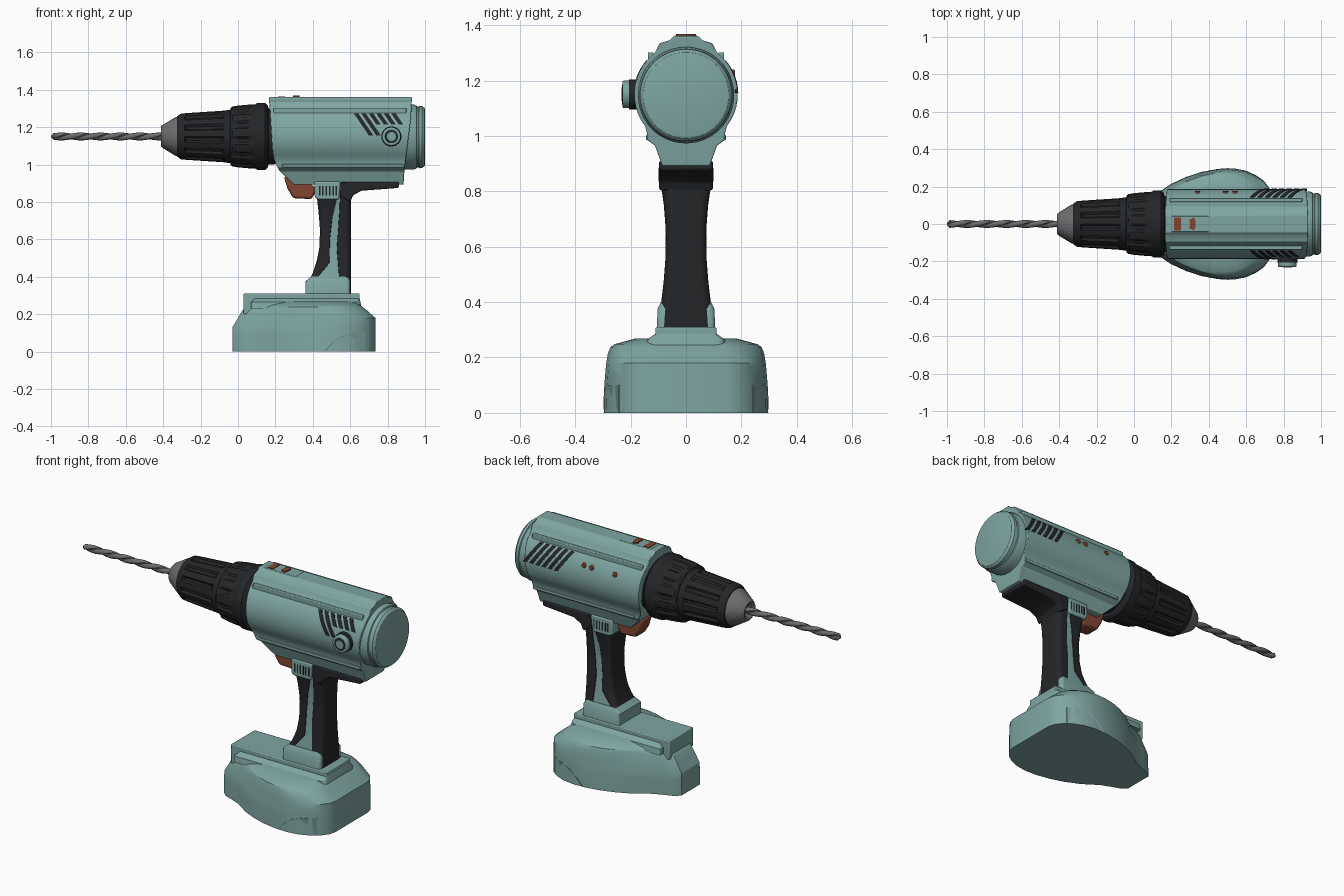
import bpy, bmesh
from math import sin, cos, pi, sqrt, radians
from mathutils import Vector

AXIS = 1.15  # height of the barrel axis


def material(name, rgb):
    m = bpy.data.materials.new(name)
    m.diffuse_color = (*rgb, 1)
    return m


TEAL = material("teal_shell", (0.21, 0.38, 0.36))
BLACK = material("black_rubber", (0.018, 0.019, 0.021))
BROWN = material("rust_plastic", (0.22, 0.06, 0.03))
STEEL = material("steel", (0.15, 0.15, 0.16))


def finish(name, bm, mat, bevel=0, angle=32):
    bmesh.ops.recalc_face_normals(bm, faces=bm.faces)
    me = bpy.data.meshes.new(name)
    bm.to_mesh(me)
    bm.free()
    ob = bpy.data.objects.new(name, me)
    bpy.context.collection.objects.link(ob)
    me.materials.append(mat)
    bpy.ops.object.select_all(action='DESELECT')
    ob.select_set(True)
    bpy.context.view_layer.objects.active = ob
    bpy.ops.object.shade_smooth_by_angle(angle=radians(angle))
    if bevel:
        b = ob.modifiers.new("soft_edges", 'BEVEL')
        b.width, b.segments, b.limit_method = bevel, 2, 'ANGLE'
    return ob


def loft(name, rings, mat, bevel=0, angle=32):
    bm = bmesh.new()
    vs = [[bm.verts.new(p) for p in r] for r in rings]
    n = len(rings[0])
    for a, b in zip(vs, vs[1:]):
        for i in range(n):
            j = (i + 1) % n
            bm.faces.new((a[i], a[j], b[j], b[i]))
    bm.faces.new(vs[0])
    bm.faces.new(vs[-1])
    return finish(name, bm, mat, bevel, angle)


def prism(name, pts, y0, y1, mat, bevel=0):
    """Extrude an x-z outline along y."""
    return loft(name, [[(x, y, z) for x, z in pts] for y in (y0, y1)], mat, bevel)


def box(name, x, y, z, mat, bevel=0):
    return prism(name, [(x[0], z[0]), (x[1], z[0]), (x[1], z[1]), (x[0], z[1])], *y, mat, bevel)


def revolve(name, prof, mat, zc=AXIS, n=64, lobes=0, high=0.5):
    """Turn (x, r[, rib height]) stations about the barrel axis."""
    rings = []
    for x, r, *amp in prof:
        ring = []
        for i in range(n):
            up = lobes and (i * lobes / n) % 1 < high
            rr = r + (amp[0] if amp and up else 0)
            t = 2 * pi * i / n
            ring.append((x, rr * sin(t), zc + rr * cos(t)))
        rings.append(ring)
    return loft(name, rings, mat)


def interp(table, v):
    for (a, p), (b, q) in zip(table, table[1:]):
        if min(a, b) <= v <= max(a, b):
            return p + (q - p) * (v - a) / (b - a)
    return table[0][1] if abs(v - table[0][0]) < abs(v - table[-1][0]) else table[-1][1]


# Twisted drill bit
def bit_ring(x, scale=1):
    ring = []
    for i in range(20):
        t = 2 * pi * i / 20
        r = 0.021 * scale * (0.5 + 0.5 * abs(cos(t)) ** 0.6)
        a = t + 2 * pi * x / 0.21
        ring.append((x, r * sin(a), AXIS + r * cos(a)))
    return ring


loft("drill_bit", [bit_ring(-1, 0.25)] + [bit_ring(-0.985 + 0.605 * i / 110) for i in range(111)], STEEL)

# Chuck: steel nose, ribbed sleeve, lobed torque ring, neck
revolve("chuck_nose", [(-0.385, 0.022), (-0.41, 0.042), (-0.413, 0.052), (-0.405, 0.06),
                       (-0.335, 0.103), (-0.30, 0.105)], STEEL)
revolve("chuck_sleeve", [(-0.325, 0.098), (-0.325, 0.108), (-0.305, 0.122), (-0.285, 0.124, 0),
                         (-0.275, 0.112, 0.013), (-0.09, 0.123, 0.014), (-0.075, 0.138, 0),
                         (-0.045, 0.143), (-0.03, 0.138)], BLACK, n=96, lobes=12, high=0.6)
revolve("torque_ring", [(-0.045, 0.13), (-0.04, 0.15), (-0.03, 0.152, 0.008), (0.0, 0.156, 0.009),
                        (0.055, 0.160, 0.01), (0.07, 0.162, 0.008), (0.09, 0.170), (0.105, 0.180),
                        (0.145, 0.180), (0.16, 0.165), (0.165, 0.14)], BLACK, n=96, lobes=12, high=0.6)
revolve("neck", [(0.15, 0.15), (0.19, 0.15), (0.25, 0.13)], BLACK)

# Motor housing: one cross-section with slanted front and rear ends
R = 0.187
half = [(0.045, 1.36), (0.06, 1.345), (0.095, 1.335), (0.11, 1.305)]
half += [(R * cos(radians(a)), AXIS + R * sin(radians(a))) for a in range(50, -46, -8)]
half += [(0.14, 1.005), (0.14, 0.985), (0.112, 0.965), (0.086, 0.892)]
section = half + [(-y, z) for y, z in reversed(half)]
FRONT = [(1.36, 0.165), (1.05, 0.185), (1.0, 0.205), (0.945, 0.235), (0.892, 0.30)]
REAR = [(1.36, 0.93), (1.25, 0.925), (0.97, 0.89), (0.892, 0.885)]
loft("motor_housing", [[(interp(e, z), y, z) for y, z in section] for e in (FRONT, REAR)], TEAL, 0.004)
revolve("rear_cap", [(0.85, 0.172), (0.94, 0.174), (0.955, 0.168), (0.958, 0.162), (0.966, 0.162),
                     (0.969, 0.167), (0.985, 0.166), (0.998, 0.155), (1.0, 0.148)], TEAL, zc=1.147)
for s in (-1, 1):
    # Rails along the top shoulders
    box("shoulder_rail", (0.19, 0.90), sorted((s * 0.118, s * 0.138)), (1.25, 1.302), TEAL, 0.004)
    # Ledge line above the lower skirt
    box("skirt_ledge", (0.235, 0.89), sorted((s * 0.10, s * 0.145)), (0.985, 1.003), TEAL, 0.003)


def surf(z):
    return sqrt(R * R - (z - AXIS) ** 2)


# Slanted cooling slots hugging the curved sides
for s in (-1, 1):
    for i in range(6):
        low = 1.215 if s < 0 and i > 1 else 1.155
        rings = []
        for k in range(9):
            z = low + (1.272 - low) * k / 8
            x = 0.62 + 0.04 * i + 0.08 * (1.272 - z) / 0.117
            y = surf(z)
            rings.append([(x, s * (y - 0.01), z), (x + 0.024, s * (y - 0.01), z),
                          (x + 0.024, s * (y + 0.002), z), (x, s * (y + 0.002), z)])
        loft("cooling_slot", rings, BLACK)


def knob(name, x, z, r, y0, y1, mat, bevel=0):
    prism(name, [(x + r * cos(2 * pi * i / 32), z + r * sin(2 * pi * i / 32)) for i in range(32)],
          y0, y1, mat, bevel)


# Side brush cap, and indicator dots on the other side
knob("brush_cap_ring", 0.82, 1.15, 0.054, -0.205, -0.15, BLACK)
knob("brush_cap", 0.82, 1.15, 0.050, -0.23, -0.15, TEAL, 0.007)
knob("brush_cap_rim", 0.82, 1.15, 0.036, -0.2305, -0.2, BLACK)
knob("brush_cap_screw", 0.82, 1.15, 0.024, -0.232, -0.2, TEAL)
for x in (0.34, 0.49, 0.54):
    knob("indicator_dot", x, 1.225, 0.014, 0.15, 0.177, BROWN, 0.004)

# Speed selector on top
box("selector_plate", (0.20, 0.40), (-0.042, 0.042), (1.35, 1.362), TEAL, 0.003)
box("selector_mark", (0.215, 0.25), (-0.034, 0.034), (1.35, 1.365), BROWN)
arc = [(0.255 + r * cos(radians(a)), r * sin(radians(a)))
       for r, rng in ((0.075, range(-28, 29, 8)), (0.045, range(28, -29, -8))) for a in rng]
loft("selector_slider", [[(x, y, z) for x, y in arc] for z in (1.35, 1.368)], BROWN)


# Handle: teal core with black front and rear grips
def dring(x0, x1, hy, z, r0, r1):
    """Rounded rectangle in x-y with separate corner radii at each end."""
    pts = []
    for cx, cy, r, a0 in ((x1 - r1, hy - r1, r1, 0), (x0 + r0, hy - r0, r0, 90),
                          (x0 + r0, r0 - hy, r0, 180), (x1 - r1, r1 - hy, r1, 270)):
        for k in range(6):
            a = radians(a0 + 18 * k)
            pts.append((cx + r * cos(a), cy + r * sin(a), z))
    return pts


WIDTH = [(0.30, 0.098), (0.38, 0.092), (0.47, 0.081), (0.56, 0.074), (0.66, 0.073), (0.75, 0.08),
         (0.82, 0.09), (0.90, 0.098)]
NOSE = [(0.37, 0.375), (0.42, 0.40), (0.48, 0.42), (0.56, 0.436), (0.66, 0.438), (0.75, 0.43), (0.84, 0.42)]
SPLIT_F = [(0.37, 0.40), (0.47, 0.488), (0.60, 0.492), (0.72, 0.505), (0.84, 0.535)]
SPLIT_R = [(0.30, 0.56), (0.40, 0.54), (0.55, 0.528), (0.75, 0.542), (0.90, 0.548)]
zs = [0.30 + 0.6 * i / 24 for i in range(25)]
loft("handle_core", [dring(interp(NOSE, z) + 0.012, 0.59, interp(WIDTH, z) - 0.003, z, 0.03, 0.03)
                     for z in zs], TEAL)
loft("rear_grip", [dring(interp(SPLIT_R, z), 0.603, interp(WIDTH, z), z, 0.004, 0.03) for z in zs], BLACK)
loft("front_grip", [dring(interp(NOSE, z), interp(SPLIT_F, z), interp(WIDTH, z), z,
                          min(0.03, 0.45 * (interp(SPLIT_F, z) - interp(NOSE, z))), 0.003)
                    for z in zs if 0.375 <= z <= 0.83], BLACK)
prism("grip_flange", [(0.547, 0.908), (0.547, 0.83), (0.60, 0.80), (0.615, 0.835), (0.66, 0.86),
                      (0.86, 0.875), (0.86, 0.908)], -0.097, 0.097, BLACK, 0.008)
prism("handle_collar", [(0.41, 0.91), (0.41, 0.825), (0.43, 0.812), (0.54, 0.812), (0.548, 0.91)],
      -0.098, 0.098, TEAL, 0.008)
for s in (-1, 1):
    for i in range(6):
        x = 0.432 + 0.018 * i
        box("collar_slot", (x, x + 0.008), sorted((s * 0.09, s * 0.0995)), (0.835, 0.885), BLACK)
prism("trigger", [(0.245, 0.935), (0.34, 0.935), (0.42, 0.87), (0.395, 0.815), (0.295, 0.82), (0.265, 0.87)],
      -0.047, 0.047, BROWN, 0.012)
loft("handle_foot", [dring(0.36, 0.60, 0.105, 0.30, 0.01, 0.02), dring(0.36, 0.60, 0.103, 0.375, 0.01, 0.02),
                     dring(0.39, 0.59, 0.09, 0.40, 0.01, 0.02)], TEAL)

# Battery pack: one outline lofted upward, tapering at the shoulder
side = [(-0.03, 0.085), (0.0, 0.112), (0.05, 0.13), (0.11, 0.155), (0.2, 0.215), (0.28, 0.252), (0.36, 0.278),
        (0.44, 0.293), (0.52, 0.297), (0.59, 0.287), (0.65, 0.262), (0.695, 0.23), (0.725, 0.19), (0.735, 0.15)]
outline = side + [(x, -y) for x, y in reversed(side)]
levels = [(0, -0.03, 0.735, 1), (0.09, -0.03, 0.735, 0.995), (0.13, -0.03, 0.735, 0.985),
          (0.18, 0.0, 0.735, 0.97), (0.215, 0.02, 0.695, 0.95), (0.237, 0.04, 0.668, 0.92),
          (0.248, 0.06, 0.655, 0.87), (0.268, 0.12, 0.62, 0.62)]
loft("battery_pack", [[(a + (x + 0.03) / 0.765 * (b - a), y * k, z) for x, y in outline]
                      for z, a, b, k in levels], TEAL, angle=28)
loft("battery_deck", [dring(0.07, 0.66, 0.145, 0.23, 0.01, 0.03), dring(0.07, 0.655, 0.14, 0.265, 0.01, 0.03),
                      dring(0.09, 0.65, 0.112, 0.285, 0.01, 0.02)], TEAL)
box("battery_rail", (0.03, 0.65), (-0.11, 0.11), (0.2, 0.31), TEAL, 0.005)

# Raised release latches low on the battery sides
for s in (-1, 1):
    rings = []
    for k, d in ((0, 0.0), (1, 0.012)):
        rings.append([(x, s * (interp(side, x) - 0.012 + d * 1.2), z) for x, z in
                      [(0.46, 0.0), (0.50, 0.045), (0.55, 0.08), (0.61, 0.098), (0.68, 0.10), (0.68, 0.0)]])
    loft("battery_latch", rings, TEAL)
